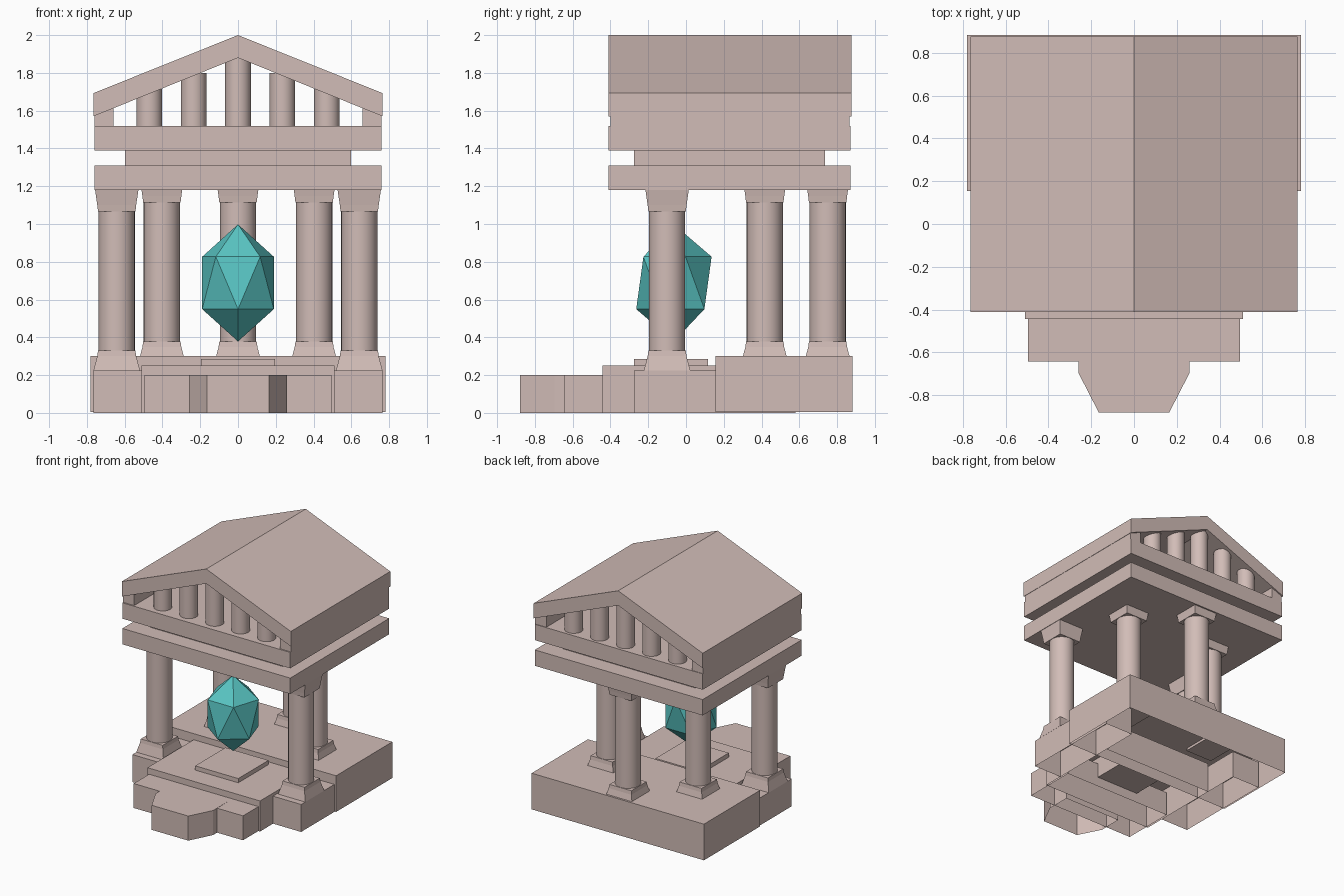
import bpy, bmesh, math
from mathutils import Matrix

if "Cube" in bpy.data.objects:
    bpy.data.objects.remove(bpy.data.objects["Cube"])


def material(name, rgb):
    m = bpy.data.materials.new(name)
    m.diffuse_color = (*rgb, 1)
    m.use_nodes = True
    m.node_tree.nodes["Principled BSDF"].inputs["Base Color"].default_value = m.diffuse_color
    return m


STONE = material("warm grey stone", (0.64, 0.505, 0.473))
TEAL = material("teal crystal", (0.10, 0.56, 0.55))


def finish(name, bm, mat=STONE):
    me = bpy.data.meshes.new(name)
    bm.to_mesh(me)
    bm.free()
    me.materials.append(mat)
    ob = bpy.data.objects.new(name, me)
    bpy.context.collection.objects.link(ob)
    return ob


def loft(name, rings, bottom=True):
    """Solid through a stack of rings; the first ring can be left open."""
    bm = bmesh.new()
    rows = [[bm.verts.new(p) for p in ring] for ring in rings]
    n = len(rows[0])
    for a, b in zip(rows, rows[1:]):
        for i in range(n):
            j = (i + 1) % n
            bm.faces.new((a[i], a[j], b[j], b[i]))
    first = bm.faces.new(rows[0][::-1])
    bm.faces.new(rows[-1])
    bmesh.ops.recalc_face_normals(bm, faces=bm.faces)
    if not bottom:
        bmesh.ops.delete(bm, geom=[first], context='FACES_ONLY')
    return finish(name, bm)


def box(name, x0, x1, y0, y1, z0, z1, bottom=True):
    pts = [(x0, y0), (x1, y0), (x1, y1), (x0, y1)]
    return loft(name, [[(x, y, z) for x, y in pts] for z in (z0, z1)], bottom)


def prism_y(name, profile, y0, y1):
    return loft(name, [[(x, y, z) for x, z in profile] for y in (y0, y1)])


def square_stack(name, x, y, levels):
    return loft(name, [[(x + sx * h, y + sy * h, z)
                        for sx, sy in ((-1, -1), (1, -1), (1, 1), (-1, 1))]
                       for z, h in levels])


def cylinder(name, x, y, r, z0, z1, sides=32):
    ring = [(x + r * math.cos(2 * math.pi * i / sides),
             y + r * math.sin(2 * math.pi * i / sides)) for i in range(sides)]
    ob = loft(name, [[(px, py, z) for px, py in ring] for z in (z0, z1)])
    bpy.ops.object.select_all(action='DESELECT')
    bpy.context.view_layer.objects.active = ob
    ob.select_set(True)
    bpy.ops.object.shade_smooth_by_angle(angle=math.radians(30))
    return ob


def column(x, y, dz):
    """Round shaft with flared square base and capital."""
    square_stack("column_base", x, y,
                 [(0.225 + dz, 0.123), (0.30 + dz, 0.103), (0.33 + dz, 0.099)])
    cylinder("column_shaft", x, y, 0.096, 0.32 + dz, 1.08 + dz)
    square_stack("column_capital", x, y,
                 [(1.065 + dz, 0.099), (1.10 + dz, 0.103), (1.19 + dz, 0.116)])


# Stepped foundation: hollow blocks, open underneath
box("rear_platform", -0.78, 0.78, 0.155, 0.882, 0.004, 0.30, False)
box("centre_platform", -0.51, 0.51, -0.443, 0.28, 0, 0.25, False)
box("front_step", -0.495, 0.495, -0.642, -0.20, 0, 0.20, False)
for s in (-1, 1):
    box("column_plinth", *sorted((s * 0.51, s * 0.764)), -0.275, 0.58, 0, 0.225, False)
outline = [(-0.165, -0.88), (0.165, -0.88), (0.26, -0.695), (0.26, -0.50),
           (-0.26, -0.50), (-0.26, -0.695)]
loft("entry_step", [[(x, y, z) for x, y in outline] for z in (0, 0.201)], False)
box("crystal_plate", -0.195, 0.195, -0.275, 0.116, 0.08, 0.285)

# Columns in an arc, rear ones set slightly higher
column(0, 0.75, 0.048)
for s in (-1, 1):
    column(s * 0.403, 0.417, 0.048)
    column(s * 0.642, -0.10, 0)

# Entablature
box("lower_beam", -0.76, 0.76, -0.41, 0.87, 1.18, 1.31)
box("beam_neck", -0.598, 0.598, -0.275, 0.735, 1.30, 1.40)
box("upper_beam", -0.76, 0.76, -0.41, 0.87, 1.39, 1.52)

# Gable: side walls, small columns front and back, roof
for s in (-1, 1):
    prism_y("eave_wall", [(s * 0.66, 1.51), (s * 0.76, 1.51),
                          (s * 0.76, 1.58), (s * 0.66, 1.62)], -0.40, 0.865)
for y in (-0.30, 0.78):
    for i in range(-2, 3):
        cylinder("gable_column", i * 0.235, y, 0.068, 1.51,
                 (1.88, 1.80, 1.715)[abs(i)])
prism_y("roof", [(-0.765, 1.57), (0, 1.88), (0.765, 1.57),
                 (0.765, 1.693), (0, 2.0), (-0.765, 1.693)], -0.41, 0.877)

# Floating crystal: stretched icosahedron
bm = bmesh.new()
bmesh.ops.create_icosphere(bm, subdivisions=1, radius=1)
bm.transform(Matrix.Translation((0, -0.064, 0.688))
             @ Matrix.Diagonal((0.223, 0.223, 0.31, 1))
             @ Matrix.Rotation(math.pi / 2, 4, 'Z'))
finish("crystal", bm, TEAL)
